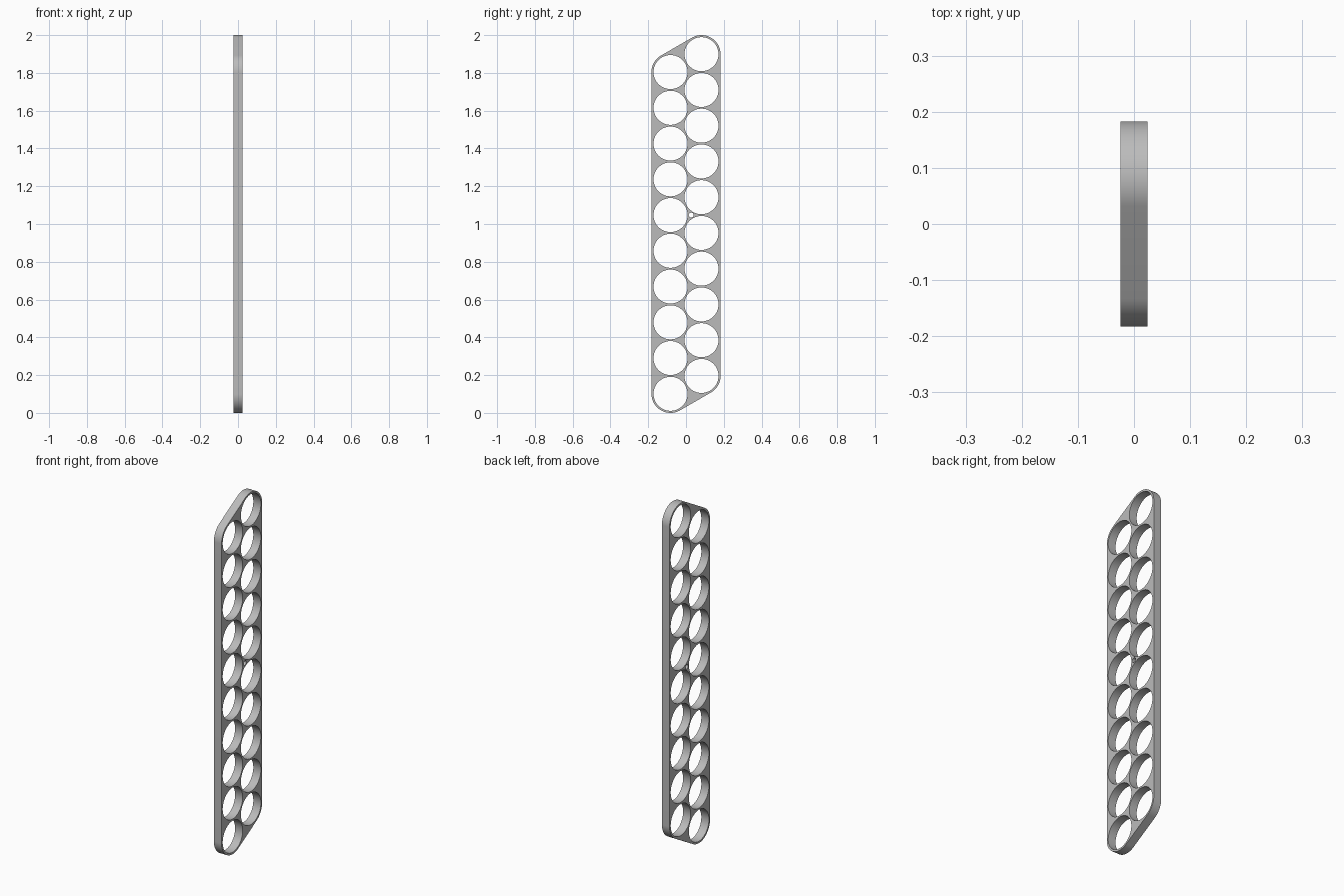
import bpy
import bmesh
from math import cos, sin, radians, sqrt

cube = bpy.data.objects.get("Cube")
if cube:
    bpy.data.objects.remove(cube, do_unlink=True)

ROWS = 10
RIM = 0.101                            # corner radius of the plate
PITCH = (2 - 2 * RIM) / (ROWS - 0.5)   # spacing of a hexagonal packing
COLUMN = PITCH * sqrt(3) / 4           # column distance from the middle
HOLE = 0.09
HALF_THICKNESS = 0.024


def arc(y, z, radius, start, end, steps):
    angles = [radians(start + (end - start) * i / steps) for i in range(steps + 1)]
    return [(y + radius * cos(a), z + radius * sin(a)) for a in angles]


def add_loop(curve, points):
    spline = curve.splines.new('POLY')
    spline.points.add(len(points) - 1)
    for point, (y, z) in zip(spline.points, points):
        point.co = (y, z, 0, 1)
    spline.use_cyclic_u = True


def add_hole(curve, y, z, radius, steps):
    add_loop(curve, arc(y, z, radius, 0, 360, steps)[:-1])


# Flat profile, filled and thickened
profile = bpy.data.curves.new("cell_holder_profile", 'CURVE')
profile.dimensions = '2D'
profile.fill_mode = 'BOTH'
profile.extrude = HALF_THICKNESS

# Outer rim: rounded parallelogram with 30 degree ends
low, high = RIM, 2 - RIM
add_loop(profile,
         arc(-COLUMN, low, RIM, 180, 300, 32)
         + arc(COLUMN, low + PITCH / 2, RIM, 300, 360, 16)
         + arc(COLUMN, high, RIM, 0, 120, 32)
         + arc(-COLUMN, high - PITCH / 2, RIM, 120, 180, 16))

# Two staggered columns of round holes
for row in range(ROWS):
    z = RIM + row * PITCH
    add_hole(profile, -COLUMN, z, HOLE, 72)
    add_hole(profile, COLUMN, z + PITCH / 2, HOLE, 72)

# Small pin hole in the gap between three large holes
add_hole(profile, COLUMN / 3, RIM + 5 * PITCH, 0.013, 24)

# Turn the profile into an upright mesh
temp = bpy.data.objects.new("profile_helper", profile)
bpy.context.scene.collection.objects.link(temp)
temp.rotation_euler = (radians(90), 0, radians(90))
bpy.context.view_layer.update()
mesh = bpy.data.meshes.new_from_object(
    temp.evaluated_get(bpy.context.evaluated_depsgraph_get()))
mesh.transform(temp.matrix_world)
bpy.data.objects.remove(temp, do_unlink=True)

bm = bmesh.new()
bm.from_mesh(mesh)
bmesh.ops.remove_doubles(bm, verts=bm.verts, dist=0.00001)
bmesh.ops.recalc_face_normals(bm, faces=bm.faces)
bm.to_mesh(mesh)
bm.free()

plate = bpy.data.objects.new("cell_holder_plate", mesh)
bpy.context.scene.collection.objects.link(plate)

# Single grey material
grey = bpy.data.materials.new("light_grey")
grey.use_nodes = True
colour = (0.5, 0.5, 0.5, 1)
grey.diffuse_color = colour
grey.node_tree.nodes["Principled BSDF"].inputs["Base Color"].default_value = colour
mesh.materials.clear()
mesh.materials.append(grey)
for face in mesh.polygons:
    face.material_index = 0

bpy.ops.object.select_all(action='DESELECT')
plate.select_set(True)
bpy.context.view_layer.objects.active = plate
bpy.ops.object.shade_smooth_by_angle(angle=radians(30))
